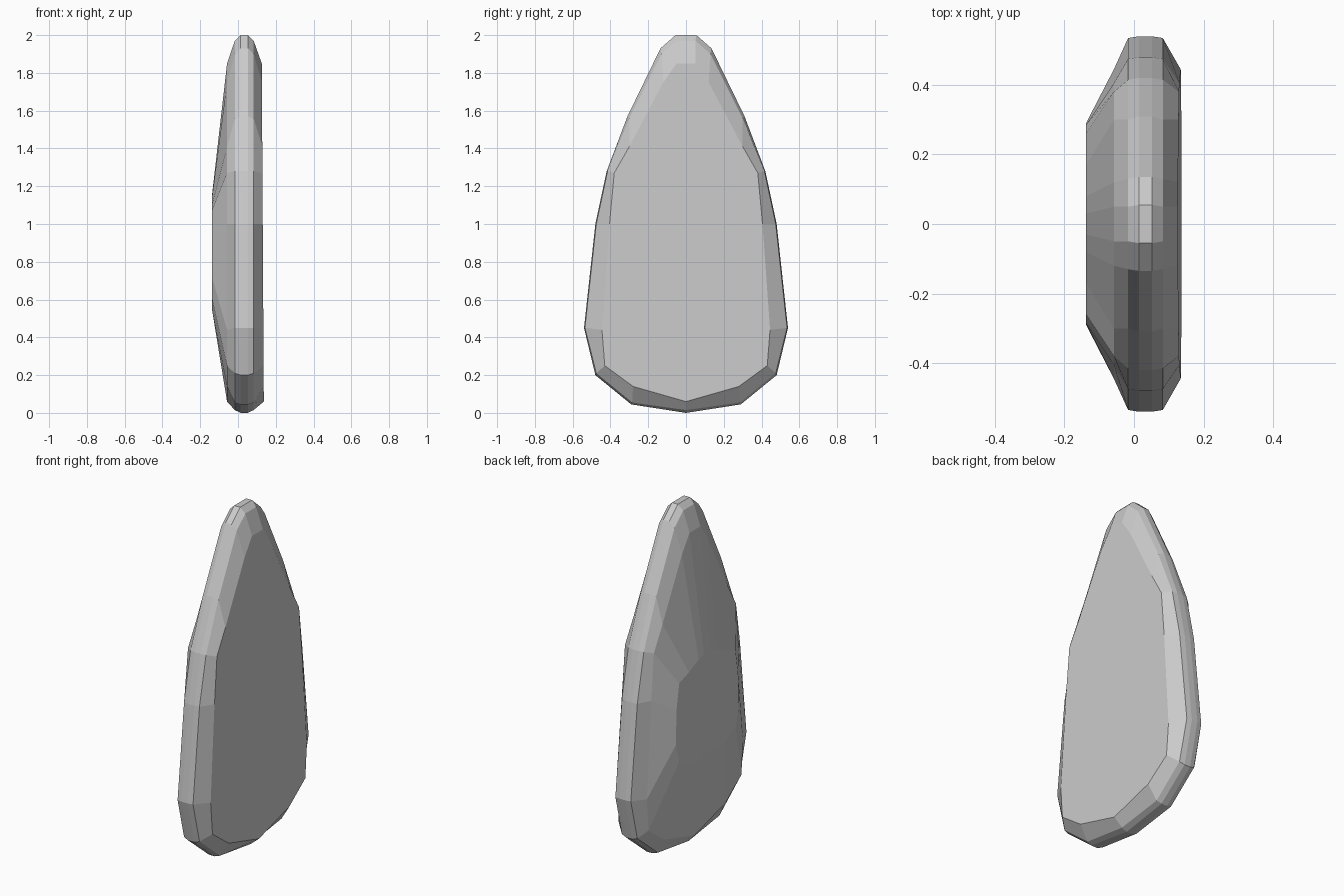
import bpy, bmesh

if "Cube" in bpy.data.objects:
    bpy.data.objects.remove(bpy.data.objects["Cube"])

# Half outlines (y, z), from the bottom centre up to the tip
rim = [(0, .0), (.29, .045), (.48, .20), (.54, .45), (.48, 1.0),
       (.42, 1.28), (.31, 1.57), (.135, 1.93), (.055, 2.0)]
edge = [(0, .015), (.285, .055), (.475, .21), (.535, .45), (.475, 1.0),
        (.415, 1.28), (.30, 1.56), (.13, 1.90), (.05, 1.97)]
face = [(0, .06), (.28, .14), (.43, .25), (.445, .44), (.405, 1.0),
        (.38, 1.27), (.30, 1.41), (.12, 1.75), (.05, 1.85)]
bulge = [(0, .56), (.15, .55), (.26, .61), (.29, .72), (.285, .92),
         (.26, 1.07), (.17, 1.10), (.08, 1.14), (.03, 1.15)]

# Cross-section layers: x position, tilt of x over z, outline
layers = [(-.138, 0, bulge), (-.058, 0, face), (-.017, 0, edge),
          (.014, 0, rim), (.052, 0, rim), (.083, 0, edge), (.137, -.006, face)]


def add_loop(bm, x, tilt, half):
    pts = half + [(-y, z) for y, z in reversed(half[1:])]
    return [bm.verts.new((x + tilt * z, y, z)) for y, z in pts]


# Faceted teardrop slab
bm = bmesh.new()
loops = [add_loop(bm, *layer) for layer in layers]
for a, b in zip(loops, loops[1:]):
    n = len(a)
    for i in range(n):
        j = (i + 1) % n
        bm.faces.new((a[i], a[j], b[j], b[i]))
bm.faces.new(loops[0])
bm.faces.new(loops[-1])
bmesh.ops.recalc_face_normals(bm, faces=bm.faces)

mesh = bpy.data.meshes.new("teardrop_stone")
bm.to_mesh(mesh)
bm.free()
bpy.context.collection.objects.link(bpy.data.objects.new("teardrop_stone", mesh))
